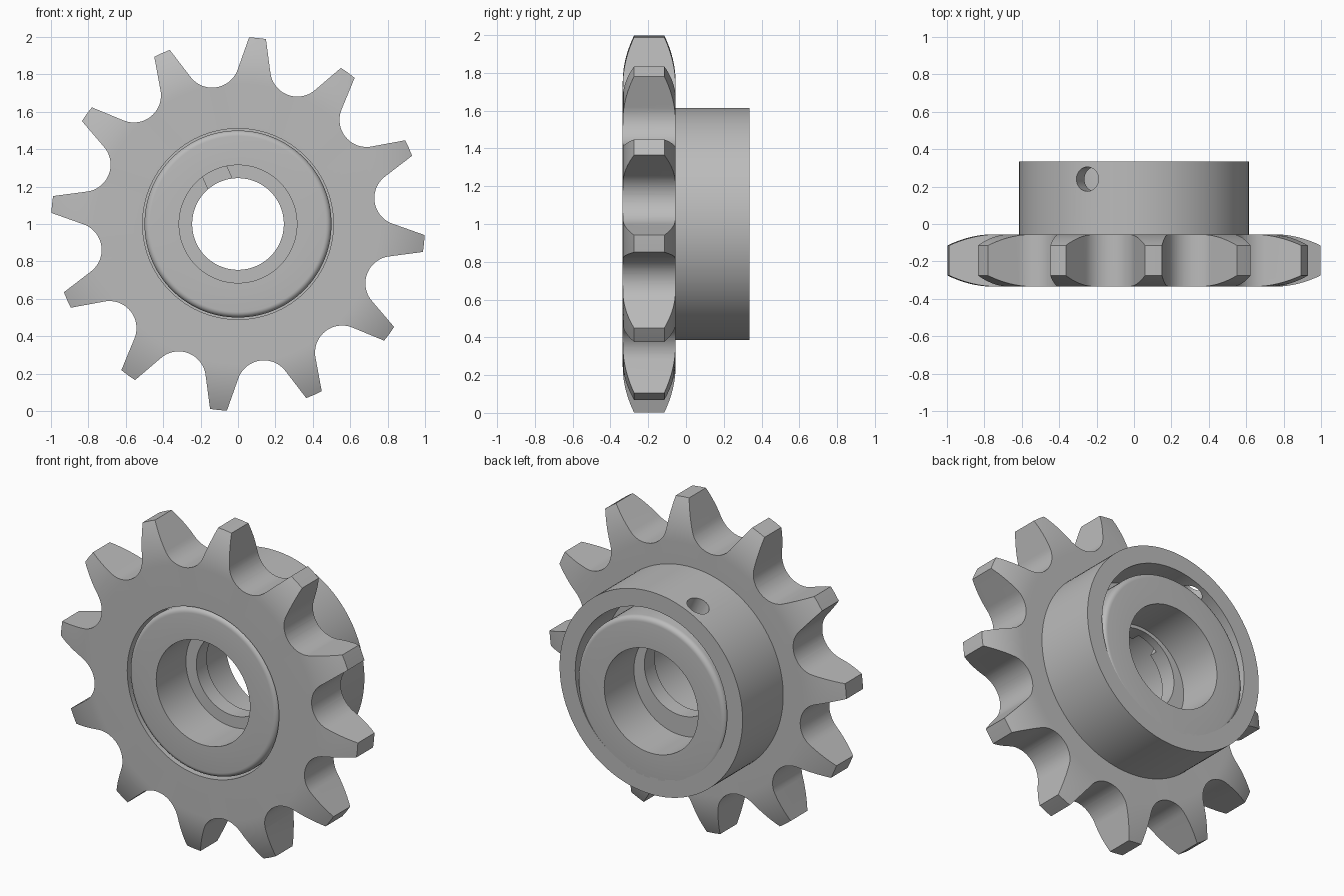
import bpy, bmesh
from math import sin, cos, pi, radians, hypot, atan2, asin, sqrt
from mathutils import Matrix, Vector

cube = bpy.data.objects.get("Cube")
if cube:
    bpy.data.objects.remove(cube, do_unlink=True)

steel = bpy.data.materials.new("steel_grey")
steel.use_nodes = True
steel.diffuse_color = (0.5, 0.5, 0.5, 1)
steel.node_tree.nodes["Principled BSDF"].inputs["Base Color"].default_value = (0.5, 0.5, 0.5, 1)


def make_object(name, bm):
    bmesh.ops.recalc_face_normals(bm, faces=bm.faces)
    mesh = bpy.data.meshes.new(name)
    bm.to_mesh(mesh)
    bm.free()
    mesh.materials.append(steel)
    obj = bpy.data.objects.new(name, mesh)
    bpy.context.collection.objects.link(obj)
    return obj


def smooth(obj):
    bpy.ops.object.select_all(action="DESELECT")
    obj.select_set(True)
    bpy.context.view_layer.objects.active = obj
    bpy.ops.object.shade_smooth_by_angle(angle=radians(30))


def lathe(name, profile, height=1.0, steps=120):
    """Revolve a closed (radius, y) profile about the y axis."""
    bm = bmesh.new()
    rings = []
    for i in range(steps):
        a = 2 * pi * i / steps
        rings.append([bm.verts.new((r * cos(a), y, height + r * sin(a))) for r, y in profile])
    n = len(profile)
    for i in range(steps):
        p, q = rings[i], rings[(i + 1) % steps]
        for j in range(n):
            k = (j + 1) % n
            bm.faces.new((p[j], p[k], q[k], q[j]))
    return make_object(name, bm)


def prism(bm, outline, y0, y1, angle):
    """Extrude a (tangent, radius) outline along y, turned to face the angle."""
    u = Vector((sin(angle), 0, -cos(angle)))
    v = Vector((cos(angle), 0, sin(angle)))
    ends = [[bm.verts.new(u * t + v * r + Vector((0, y, 1))) for t, r in outline] for y in (y0, y1)]
    bm.faces.new(ends[0])
    bm.faces.new(ends[1][::-1])
    for i in range(len(outline)):
        j = (i + 1) % len(outline)
        bm.faces.new((ends[0][i], ends[0][j], ends[1][j], ends[1][i]))


# Sprocket body: rounded-off rim, hub, and two pockets split by a web
front, back, plate_back = -0.335, 0.335, -0.055
rim_start, bevel = 0.75, 0.06
rim = [(rim_start + (1 - rim_start) * i / 10, bevel * (i / 10) ** 2) for i in range(11)]
profile = [(r, front + d) for r, d in rim]
profile += [(r, plate_back - d) for r, d in reversed(rim)]
profile += [(0.615, plate_back), (0.615, back), (0.51, back), (0.51, 0.05),
            (0.245, 0.05), (0.245, -0.05), (0.51, -0.05), (0.51, front)]
body = lathe("sprocket_body", profile)

# Tooth gap outline: roller seat with straight tangent flanks
seat_r, seat_radius, half_tooth = 0.885, 0.145, radians(15)
tip = 0.045
corner = Vector((sin(half_tooth) - tip * cos(half_tooth), cos(half_tooth) + tip * sin(half_tooth)))
dx, dy = corner.x, corner.y - seat_r
dist = hypot(dx, dy)
tangent = atan2(dy, dx) - (pi / 2 - asin(seat_radius / dist))
flank = Vector((-sin(tangent), cos(tangent))) * (sqrt(dist ** 2 - seat_radius ** 2) + 0.03)
touch = Vector((seat_radius * cos(tangent), seat_r + seat_radius * sin(tangent)))
outer = touch + flank
start, end = tangent, -pi - tangent
gap = [(outer.x, outer.y)]
for i in range(25):
    a = start + (end - start) * i / 24
    gap.append((seat_radius * cos(a), seat_r + seat_radius * sin(a)))
gap += [(-outer.x, outer.y), (0, 1.25)]

bm = bmesh.new()
for i in range(12):
    prism(bm, gap, -0.4, 0.0, radians(99 + 30 * i))

# Set screw hole through the hub wall, and the notch in the web
screw = radians(114)
axis = Vector((cos(screw), 0, sin(screw)))
place = Matrix.Translation(axis * 0.6 + Vector((0, 0.24, 1))) @ axis.to_track_quat("Z", "Y").to_matrix().to_4x4()
bmesh.ops.create_cone(bm, cap_ends=True, segments=32, radius1=0.065, radius2=0.065, depth=0.3, matrix=place)
prism(bm, [(-0.07, 0.2), (0.07, 0.2), (0.07, 0.33), (-0.07, 0.33)], -0.08, 0.0, screw)
cutter = make_object("gap_cutter", bm)
cutter.hide_render = True

cut = body.modifiers.new("tooth_gaps", "BOOLEAN")
cut.operation = "DIFFERENCE"
cut.solver = "EXACT"
cut.object = cutter
bpy.context.view_layer.objects.active = body
bpy.ops.object.modifier_apply(modifier=cut.name)
bpy.data.objects.remove(cutter, do_unlink=True)
smooth(body)


# Bearing rings with rounded outer edges; the rear one sits low in its pocket
def bearing(name, y0, y1, height):
    r, f = 0.5, 0.03
    edge = [(r - f + f * sin(a), f - f * cos(a)) for a in [pi / 2 * i / 6 for i in range(7)]]
    ring = [(0.315, y0)] + [(x, y0 + d) for x, d in edge]
    ring += [(x, y1 - d) for x, d in reversed(edge)] + [(0.315, y1)]
    smooth(lathe(name, ring, height))


bearing("front_bearing", front, -0.05, 1.0)
bearing("rear_bearing", 0.05, back, 0.95)
